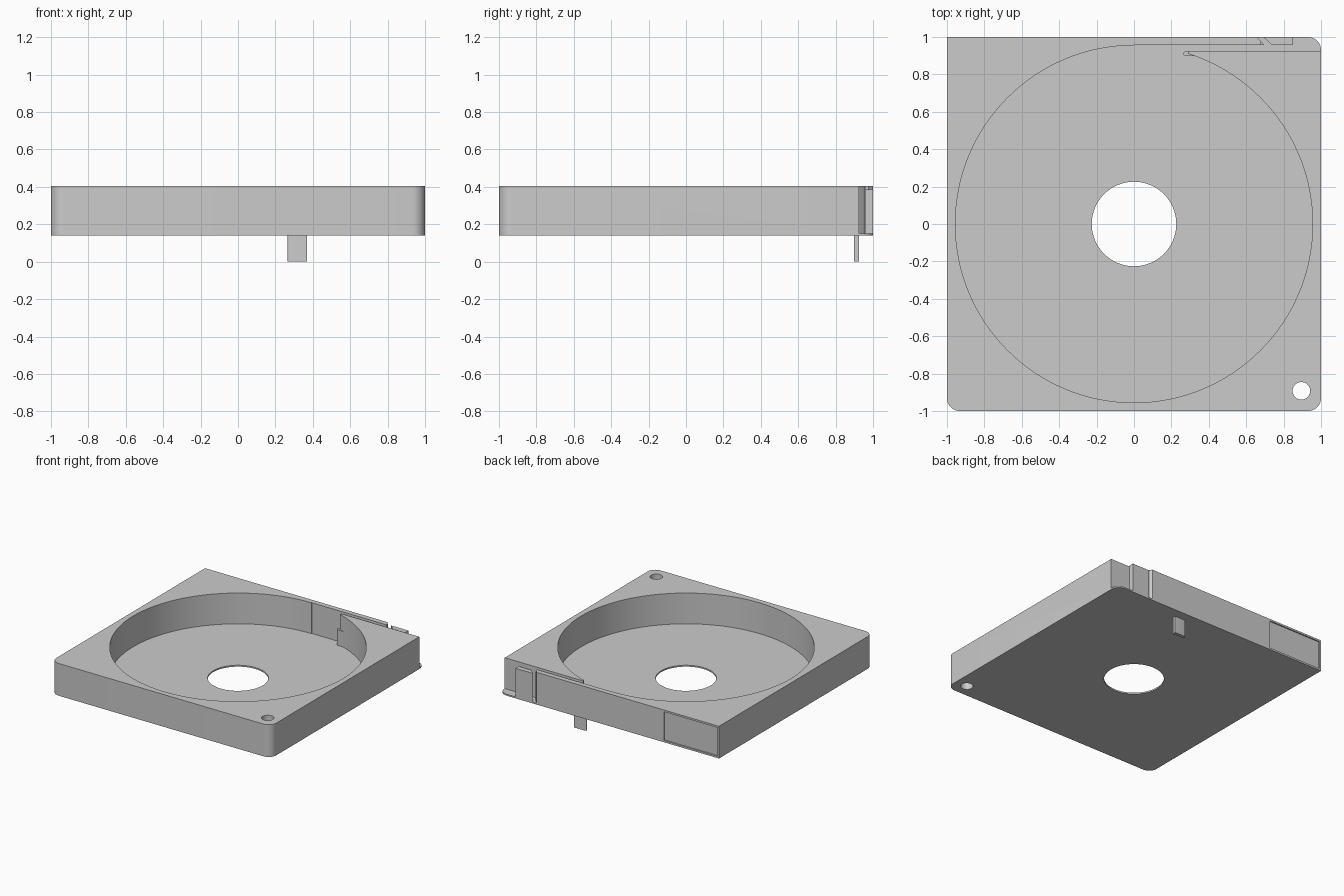
import bpy, bmesh, math

if "Cube" in bpy.data.objects:
    bpy.data.objects.remove(bpy.data.objects["Cube"], do_unlink=True)

grey = bpy.data.materials.new("plain grey")
grey.use_nodes = True
colour = (0.6, 0.6, 0.6, 1)
grey.diffuse_color = colour
grey.node_tree.nodes["Principled BSDF"].inputs["Base Color"].default_value = colour

BASE, FLOOR, TOP = 0.14, 0.152, 0.405


def prism(name, points, z0, z1):
    """Extrude a counter-clockwise outline from z0 up to z1."""
    bm = bmesh.new()
    face = bm.faces.new([bm.verts.new((x, y, z0)) for x, y in points])
    top = bmesh.ops.extrude_face_region(bm, geom=[face])["geom"]
    verts = [v for v in top if isinstance(v, bmesh.types.BMVert)]
    bmesh.ops.translate(bm, verts=verts, vec=(0, 0, z1 - z0))
    bmesh.ops.recalc_face_normals(bm, faces=bm.faces)
    mesh = bpy.data.meshes.new(name)
    bm.to_mesh(mesh)
    bm.free()
    mesh.materials.append(grey)
    obj = bpy.data.objects.new(name, mesh)
    bpy.context.collection.objects.link(obj)
    return obj


def arc(cx, cy, r, start, end, n):
    angles = [math.radians(start + (end - start) * i / n) for i in range(n + 1)]
    return [(cx + r * math.cos(a), cy + r * math.sin(a)) for a in angles]


def circle(cx, cy, r, n):
    return arc(cx, cy, r, 0, 360, n)[:-1]


def rect(x0, x1, y0, y1):
    return [(x0, y0), (x1, y0), (x1, y1), (x0, y1)]


def cut(target, points, z0, z1):
    cutter = prism("cutter", points, z0, z1)
    cutter.hide_render = True
    mod = target.modifiers.new("cut", "BOOLEAN")
    mod.operation = "DIFFERENCE"
    mod.solver = "EXACT"
    mod.object = cutter
    bpy.context.view_layer.objects.active = target
    bpy.ops.object.modifier_apply(modifier=mod.name)
    bpy.data.objects.remove(cutter, do_unlink=True)


def smooth(obj):
    bpy.ops.object.select_all(action="DESELECT")
    obj.select_set(True)
    bpy.context.view_layer.objects.active = obj
    bpy.ops.object.shade_smooth_by_angle(angle=math.radians(30))


# Square case with three rounded corners and one sharp one
R, C = 0.07, 0.93
outline = (arc(-C, -C, R, 180, 270, 10) + arc(C, -C, R, 270, 360, 10)
           + arc(C, C, R, 0, 90, 10) + [(-1, 1)])
case = prism("case", outline, BASE, TOP)

# Round pocket, and the exit channel running to the side
HIGH = TOP + 0.1
cut(case, circle(0, 0, 0.955, 128), FLOOR, HIGH)
cut(case, rect(0, 0.29, 0.5, 0.958), FLOOR, HIGH)
cut(case, rect(0.28, 1.1, 0.925, 0.958), FLOOR, HIGH)

# Open corner, slanted slit and lowered block in the back wall
cut(case, rect(0.85, 1.1, 0.925, 1.1), FLOOR, HIGH)
cut(case, [(0.697, 0.957), (0.738, 0.957), (0.69, 1.001), (0.657, 1.001)], FLOOR, HIGH)
cut(case, rect(0.68, 0.9, 0.95, 1.1), 0.387, HIGH)

# Shallow label recess on the back
cut(case, rect(-0.985, -0.5, 0.99, 1.1), 0.155, 0.39)

# Centre opening and corner screw hole
cut(case, circle(0, 0, 0.226, 64), 0, HIGH)
cut(case, circle(0.895, -0.892, 0.047, 32), 0, HIGH)
smooth(case)

# Tab below the case that rises beside the channel mouth
tab_outline = [(0.37, 0.897), (0.37, 0.924)] + arc(0.278, 0.9105, 0.0135, 90, 270, 8)
smooth(prism("locating_tab", tab_outline, 0, 0.28))
